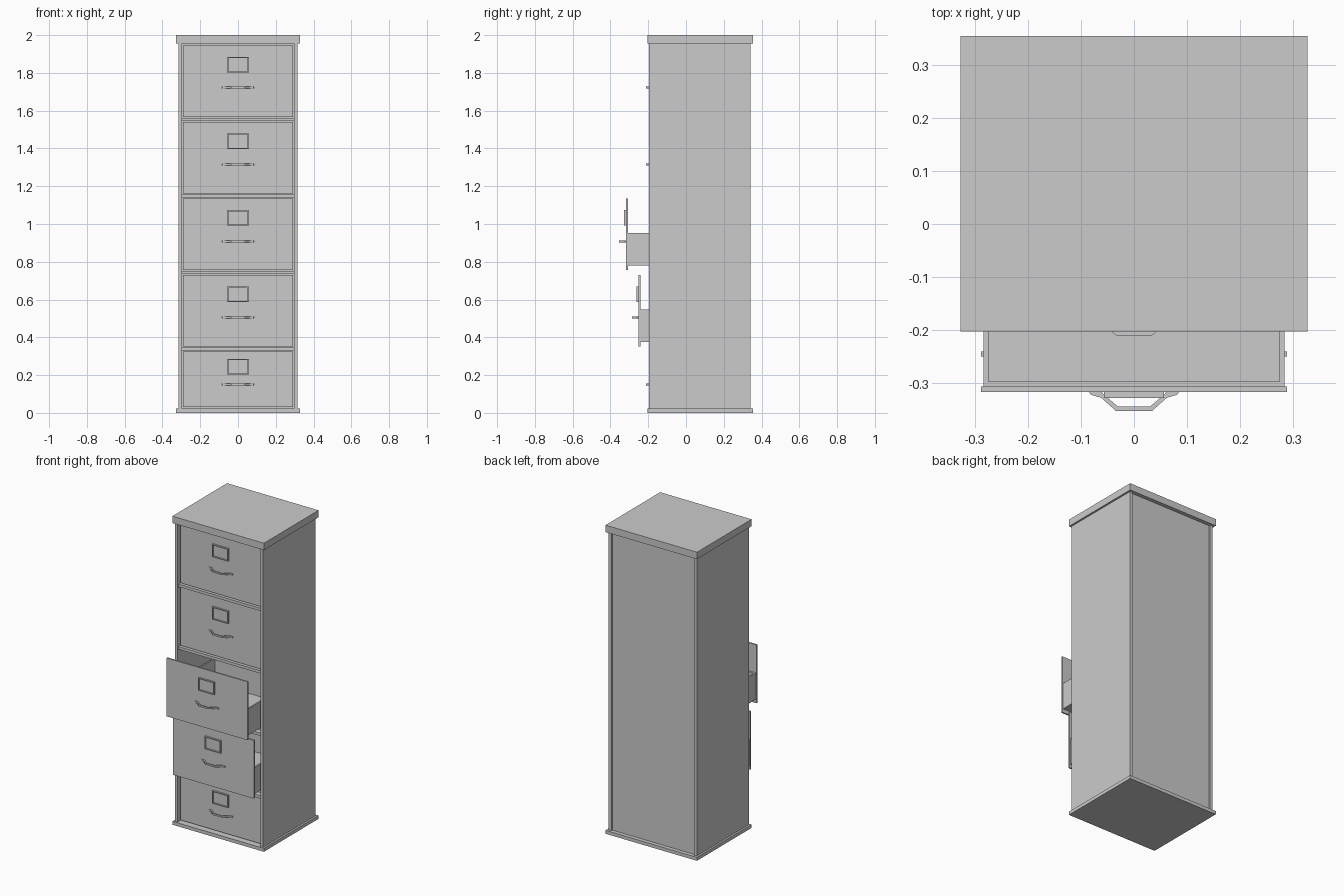
import bpy, bmesh
from mathutils import Vector

if "Cube" in bpy.data.objects:
    bpy.data.objects.remove(bpy.data.objects["Cube"])


def finish(name, bm):
    bmesh.ops.recalc_face_normals(bm, faces=bm.faces)
    me = bpy.data.meshes.new(name)
    bm.to_mesh(me)
    bm.free()
    ob = bpy.data.objects.new(name, me)
    bpy.context.collection.objects.link(ob)
    return ob


def box(name, lo, hi, hollow=None, rim=0.0, depth=0.0):
    """Box between two corners; 'hollow' is the direction of a face to sink."""
    bm = bmesh.new()
    bmesh.ops.create_cube(bm, size=1)
    for v in bm.verts:
        v.co = Vector([lo[i] if v.co[i] < 0 else hi[i] for i in range(3)])
    if hollow:
        d = Vector(hollow)
        bm.normal_update()
        face = max(bm.faces, key=lambda f: f.normal.dot(d))
        bmesh.ops.inset_region(bm, faces=[face], thickness=rim)
        ring = bmesh.ops.extrude_face_region(bm, geom=[face])
        verts = [g for g in ring["geom"] if isinstance(g, bmesh.types.BMVert)]
        bmesh.ops.translate(bm, verts=verts, vec=-d * depth)
        if face.is_valid:
            bmesh.ops.delete(bm, geom=[face], context="FACES")
    return finish(name, bm)


def handle(name, y, z, thick=0.01):
    """Bent bar pull: half profile mirrored in x, extruded in z."""
    outer = [(0.085, 0), (0.082, -0.005), (0.062, -0.011), (0.034, -0.036)]
    inner = [(0.031, -0.027), (0.059, -0.003), (0.061, 0)]
    half = outer + inner
    loop = outer + [(-x, v) for x, v in reversed(outer)]
    loop += [(-x, v) for x, v in reversed(inner)] + inner
    # order: right outer, left outer, left inner, right inner
    n = len(outer)
    loop = outer + [(-x, v) for x, v in outer[::-1]] \
        + [(-x, v) for x, v in inner[::-1]] + inner
    bm = bmesh.new()
    bm.verts.ensure_lookup_table()
    rows = [[bm.verts.new((x, y + v, z + s * thick / 2)) for x, v in loop_pts(outer, inner)]
            for s in (-1, 1)]
    k = len(rows[0])
    bm.faces.new(rows[0])
    bm.faces.new(rows[1])
    for i in range(k):
        j = (i + 1) % k
        bm.faces.new((rows[0][i], rows[0][j], rows[1][j], rows[1][i]))
    return finish(name, bm)


def loop_pts(outer, inner):
    left = [(-x, v) for x, v in outer[::-1]]
    left_in = [(-x, v) for x, v in inner[::-1]]
    return outer + left + left_in + inner


# Carcass: top slab, base, side walls and recessed back
box("top_slab", (-0.328, -0.203, 1.955), (0.328, 0.356, 2.0))
box("base_plate", (-0.328, -0.203, 0), (0.328, 0.356, 0.022))
for s, side in ((-1, "left"), (1, "right")):
    a, b = sorted((s * 0.297, s * 0.316))
    box(side + "_wall", (a, -0.196, 0.022), (b, 0.341, 1.955))
box("back_panel", (-0.297, 0.315, 0.022), (0.297, 0.331, 1.955))

# Rails between the drawers
for i, z in enumerate((0.338, 0.743, 1.148, 1.553)):
    box(f"rail_{i + 1}", (-0.297, -0.186, z - 0.009), (0.297, -0.15, z + 0.009))

# Drawers: bottom, top, front face y, label centre, handle height
drawers = [
    (0.030, 0.325, -0.175, 0.245, 0.150),
    (0.352, 0.730, -0.251, 0.627, 0.505),
    (0.757, 1.135, -0.318, 1.032, 0.908),
    (1.162, 1.540, -0.175, 1.438, 1.315),
    (1.567, 1.945, -0.175, 1.843, 1.722),
]
for i, (z0, z1, y, label_z, pull_z) in enumerate(drawers, 1):
    box(f"drawer_front_{i}", (-0.29, y, z0), (0.29, y + 0.01, z1))
    box(f"drawer_box_{i}", (-0.285, y + 0.01, z0 + 0.024), (0.285, y + 0.485, z0 + 0.196),
        hollow=(0, 0, 1), rim=0.014, depth=0.16)
    box(f"label_frame_{i}", (-0.057, y - 0.011, label_z - 0.041), (0.057, y, label_z + 0.041),
        hollow=(0, -1, 0), rim=0.008, depth=0.008)
    handle(f"drawer_handle_{i}", y, pull_z)
